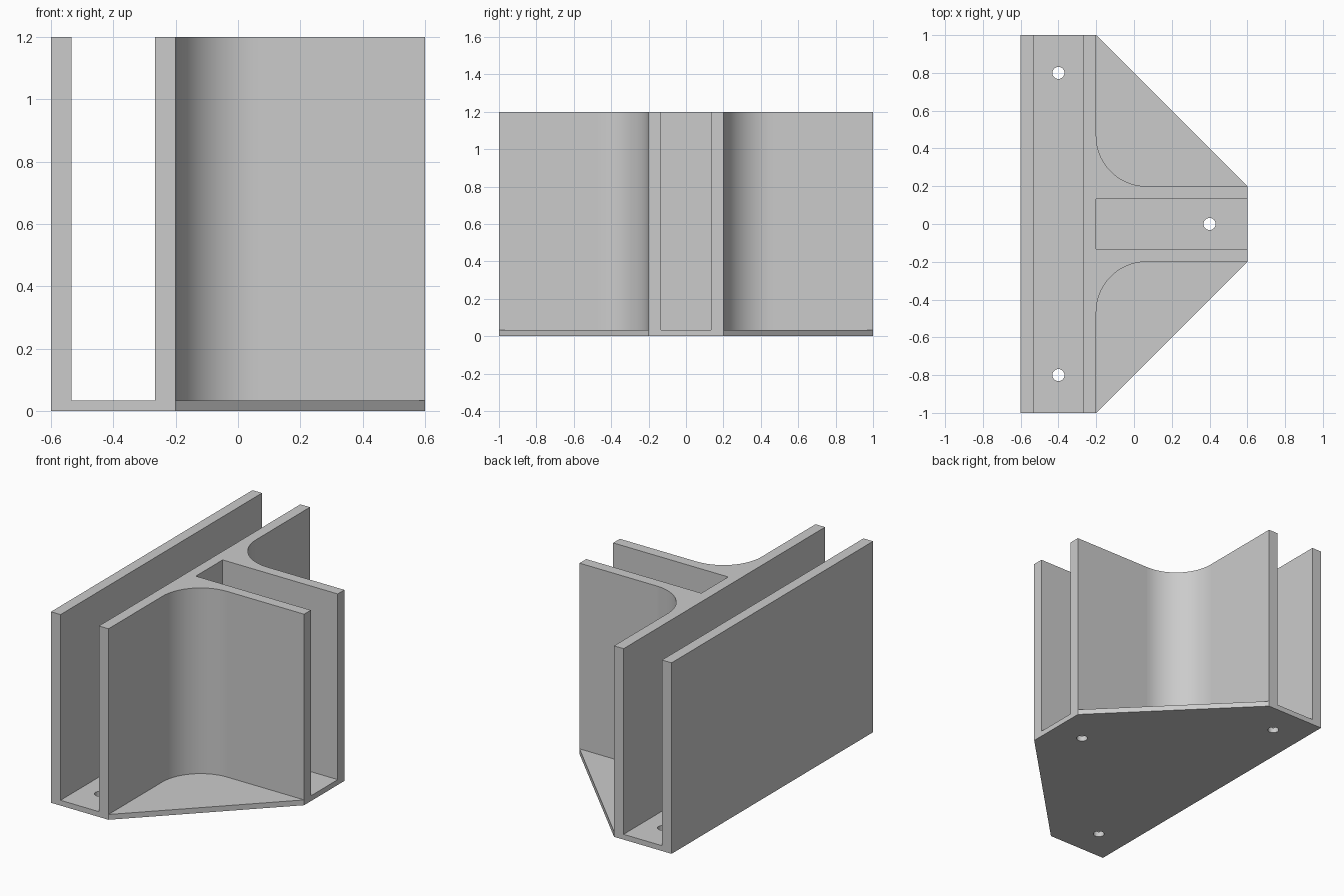
import bpy, bmesh
from math import sin, cos, pi, radians

cube = bpy.data.objects.get("Cube")
if cube:
    bpy.data.objects.remove(cube, do_unlink=True)

THICK = 1 / 15      # wall thickness
FLOOR = THICK / 2   # base plate thickness
HEIGHT = 1.2
FILLET = 4 / 15

grey = bpy.data.materials.new("light grey")
grey.use_nodes = True
grey.diffuse_color = (0.6, 0.6, 0.6, 1)
grey.node_tree.nodes["Principled BSDF"].inputs["Base Color"].default_value = (0.6, 0.6, 0.6, 1)


def prism(name, outline, z0, z1):
    """Extrude a counter-clockwise outline upward."""
    bm = bmesh.new()
    face = bm.faces.new([bm.verts.new((x, y, z0)) for x, y in outline])
    top = bmesh.ops.extrude_face_region(bm, geom=[face])["geom"]
    verts = [v for v in top if isinstance(v, bmesh.types.BMVert)]
    bmesh.ops.translate(bm, verts=verts, vec=(0, 0, z1 - z0))
    bmesh.ops.recalc_face_normals(bm, faces=bm.faces)
    mesh = bpy.data.meshes.new(name)
    bm.to_mesh(mesh)
    bm.free()
    mesh.materials.append(grey)
    obj = bpy.data.objects.new(name, mesh)
    bpy.context.collection.objects.link(obj)
    return obj


def mirrored(half):
    """Complete an outline listed from -y to the centre line."""
    return half + [(x, -y) for x, y in reversed(half)]


def circle(cx, cy, r, n=32):
    return [(cx + r * cos(2 * pi * i / n), cy + r * sin(2 * pi * i / n)) for i in range(n)]


# Base plate with tapered sides
bracket = prism("post_bracket", mirrored([(-0.6, -1), (-0.2, -1), (0.6, -0.2)]), 0, FLOOR)

# Back wall of the long channel
back_wall = prism("back_wall", mirrored([(-0.6, -1), (-0.6 + THICK, -1)]), 0, HEIGHT)

# Front wall flowing through round fillets into the two side channel walls
steps = 24
arc = [(-0.2 + FILLET * (1 - cos(a)), -0.2 - FILLET * (1 - sin(a)))
       for a in (pi / 2 * i / steps for i in range(steps + 1))]
inner = 0.2 - THICK
web = prism("channel_walls", mirrored(
    [(-0.2 - THICK, -1), (-0.2, -1)] + arc + [(0.6, -0.2), (0.6, -inner), (-0.2, -inner)]),
    0, HEIGHT)

# Screw hole cutters
holes = [prism("hole_cutter", circle(x, y, 0.032), -0.1, 0.1)
         for x, y in ((-0.4, -0.8), (-0.4, 0.8), (0.4, 0))]

# Merge the parts and drill the holes
helpers = [back_wall, web] + holes
for helper in helpers:
    helper.hide_render = True
    mod = bracket.modifiers.new("merge", "BOOLEAN")
    mod.operation = "DIFFERENCE" if helper in holes else "UNION"
    mod.solver = "EXACT"
    mod.object = helper
bpy.context.view_layer.update()
result = bpy.data.meshes.new_from_object(
    bracket.evaluated_get(bpy.context.evaluated_depsgraph_get()))
bracket.modifiers.clear()
bracket.data = result
for helper in helpers:
    bpy.data.objects.remove(helper, do_unlink=True)

# Clean coplanar seams; smooth only the curved fillet and hole faces
bm = bmesh.new()
bm.from_mesh(result)
bmesh.ops.remove_doubles(bm, verts=bm.verts, dist=0.0001)
bmesh.ops.dissolve_limit(bm, angle_limit=radians(0.5), verts=bm.verts, edges=bm.edges)
bm.normal_update()
for f in bm.faces:
    n = f.normal
    f.smooth = abs(n.z) < 0.1 and min(abs(n.x), abs(n.y)) > 0.01 and f.calc_area() < 0.03
    f.material_index = 0
bm.to_mesh(result)
bm.free()
result.name = "post_bracket"
